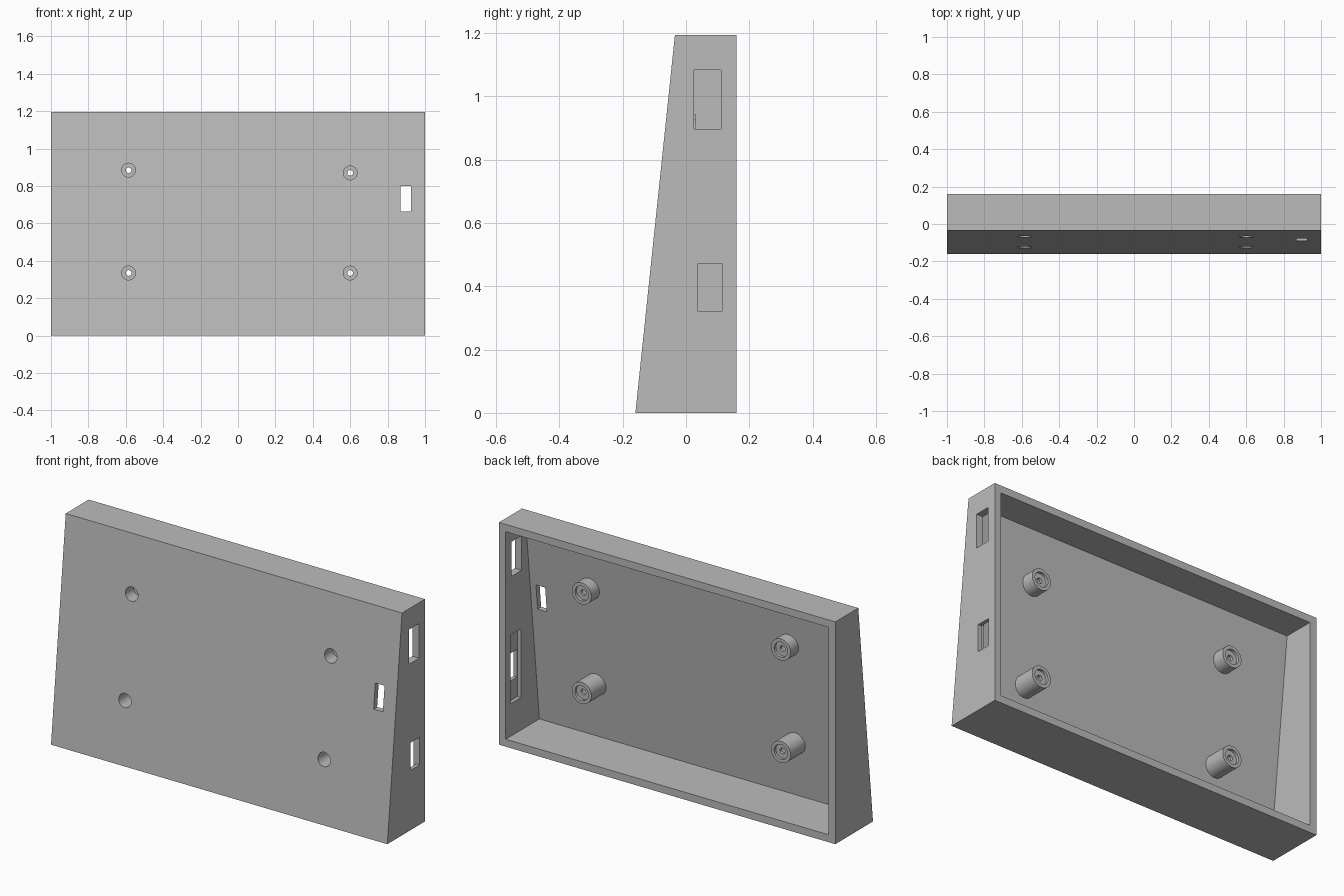
import bpy, bmesh, math
from mathutils import Matrix, Vector

if "Cube" in bpy.data.objects:
    bpy.data.objects.remove(bpy.data.objects["Cube"], do_unlink=True)

HEIGHT, BACK, FOOT, HEAD = 1.195, 0.16, -0.16, -0.035
WALL, PANEL = 0.04, 0.03
SLOPE = (HEAD - FOOT) / HEIGHT

grey = bpy.data.materials.new("plain grey")
grey.use_nodes = True
grey.diffuse_color = (0.5, 0.5, 0.5, 1)
grey.node_tree.nodes["Principled BSDF"].inputs["Base Color"].default_value = grey.diffuse_color


def front_y(z):
    return FOOT + SLOPE * z


def make_object(name, bm):
    bmesh.ops.recalc_face_normals(bm, faces=bm.faces)
    mesh = bpy.data.meshes.new(name)
    bm.to_mesh(mesh)
    bm.free()
    mesh.materials.append(grey)
    obj = bpy.data.objects.new(name, mesh)
    bpy.context.collection.objects.link(obj)
    return obj


def wedge(name, half_width, profile):
    """Side profile of (y, z) points extruded across x."""
    bm = bmesh.new()
    face = bm.faces.new([bm.verts.new((-half_width, y, z)) for y, z in profile])
    out = bmesh.ops.extrude_face_region(bm, geom=[face])
    verts = [v for v in out["geom"] if isinstance(v, bmesh.types.BMVert)]
    bmesh.ops.translate(bm, verts=verts, vec=(2 * half_width, 0, 0))
    return make_object(name, bm)


def box(name, xs, ys, zs):
    bm = bmesh.new()
    low, high = Vector((xs[0], ys[0], zs[0])), Vector((xs[1], ys[1], zs[1]))
    place = Matrix.Translation((low + high) / 2) @ Matrix.Diagonal((*(high - low), 1))
    bmesh.ops.create_cube(bm, size=1, matrix=place)
    return make_object(name, bm)


def rod(name, x, z, radius, y0, y1):
    bm = bmesh.new()
    place = Matrix.Translation((x, (y0 + y1) / 2, z)) @ Matrix.Rotation(math.pi / 2, 4, "X")
    bmesh.ops.create_cone(bm, cap_ends=True, segments=48, radius1=radius,
                          radius2=radius, depth=y1 - y0, matrix=place)
    return make_object(name, bm)


def combine(target, tool, operation):
    mod = target.modifiers.new(operation, "BOOLEAN")
    mod.object, mod.operation, mod.solver = tool, operation, "EXACT"
    tool.hide_render = True
    bpy.context.view_layer.objects.active = target
    bpy.ops.object.modifier_apply(modifier=mod.name)
    bpy.data.objects.remove(tool, do_unlink=True)


# Wedge shell, hollow and open at the back
shell = wedge("case_shell", 1, [(FOOT, 0), (BACK, 0), (BACK, HEIGHT), (HEAD, HEIGHT)])
low, high = WALL, HEIGHT - WALL
cavity = wedge("cavity", 1 - WALL, [(front_y(low) + PANEL, low), (BACK + 0.1, low),
                                    (BACK + 0.1, high), (front_y(high) + PANEL, high)])
combine(shell, cavity, "DIFFERENCE")

# Screw bosses with deep front bores, tip recesses and through holes
TIP = 0.03
for x, z in [(-0.585, 0.885), (0.6, 0.87), (-0.585, 0.335), (0.6, 0.335)]:
    face = front_y(z)
    combine(shell, rod("boss", x, z, 0.058, face + 0.015, TIP), "UNION")
    combine(shell, rod("head_bore", x, z, 0.037, face - 0.1, 0), "DIFFERENCE")
    combine(shell, rod("tip_recess", x, z, 0.04, TIP - 0.015, TIP + 0.1), "DIFFERENCE")
    combine(shell, rod("screw_hole", x, z, 0.015, -0.1, TIP + 0.1), "DIFFERENCE")

# Front slot, side ports and the inner pocket around the lower port
combine(shell, box("front_slot", (0.87, 0.925), (-0.3, 0.0), (0.665, 0.80)), "DIFFERENCE")
combine(shell, box("upper_port", (0.9, 1.1), (0.025, 0.11), (0.897, 1.083)), "DIFFERENCE")
combine(shell, box("port_pocket", (0.9, 0.98), (0.032, 0.12), (0.215, 0.585)), "DIFFERENCE")
combine(shell, box("lower_port", (0.9, 1.1), (0.037, 0.115), (0.322, 0.47)), "DIFFERENCE")

# Smooth round walls, crisp edges
bpy.ops.object.select_all(action="DESELECT")
shell.select_set(True)
bpy.context.view_layer.objects.active = shell
bpy.ops.object.shade_smooth_by_angle(angle=math.radians(30))
